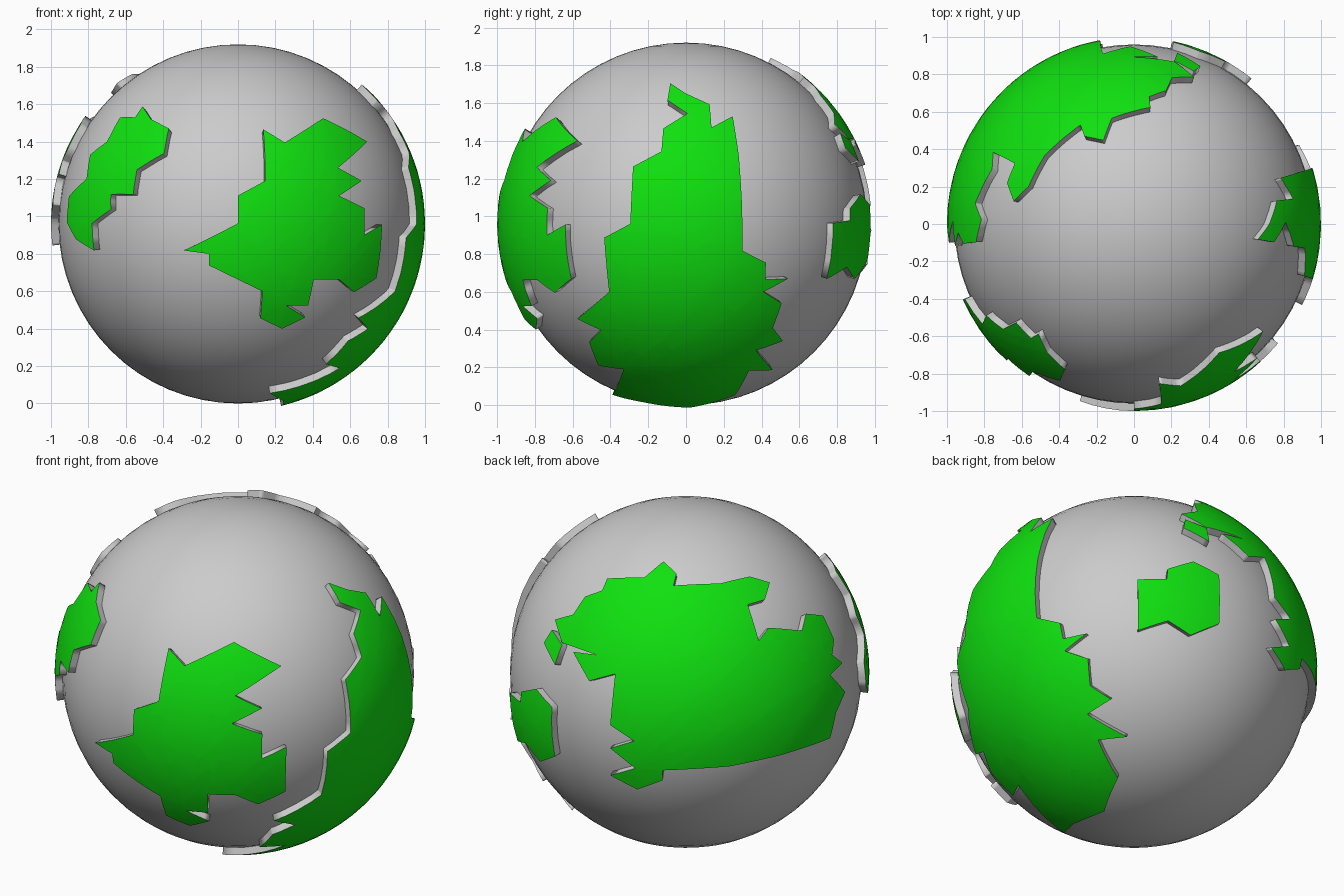
import bpy, bmesh, math
from mathutils import Vector

if "Cube" in bpy.data.objects:
    bpy.data.objects.remove(bpy.data.objects["Cube"])

CENTRE = Vector((0, 0, 0.96))
R_SEA, R_LAND, R_FOOT = 0.96, 1.0, 0.945


def view(az, el, ox=0, oy=0.96, sx=1.0, sy=1.0):
    """Return a function that lifts flat outline points onto the land sphere, as seen from one direction."""
    a, e = math.radians(az), math.radians(el)
    cam = Vector((math.sin(a) * math.cos(e), -math.cos(a) * math.cos(e), math.sin(e)))
    right = Vector((math.cos(a), math.sin(a), 0))
    up = cam.cross(right)

    def lift(*pts):
        out = []
        for px, py in pts:
            u, v = (px - ox) / sx, (py - oy) / sy
            w = math.sqrt(max(0.0, 1 - u * u - v * v))
            out.append((right * u + up * v + cam * w).normalized())
        return out
    return lift


front, side = view(0, 0), view(90, 0)
back_high = view(215, 25, 686.5, 672, 182.6, -182.6)
back_low = view(137, -29, 1135, 672, 182.6, -182.6)

green = bpy.data.materials.new("land_green")
green.diffuse_color = (0.005, 0.75, 0.005, 1)
green.use_nodes = True
green.node_tree.nodes["Principled BSDF"].inputs["Base Color"].default_value = green.diffuse_color


def land(name, outline):
    """Raised curved plate: flat outline, sliced finely, wrapped on the sphere, with side walls."""
    c = sum(outline, Vector()).normalized()
    e1 = c.orthogonal().normalized()
    e2 = c.cross(e1)
    bm = bmesh.new()
    flat = []
    for p in outline:
        ang = c.angle(p)
        d = (p - c * p.dot(c)).normalized()
        flat.append(bm.verts.new((d.dot(e1) * ang, d.dot(e2) * ang, 0)))
    face = bm.faces.new(flat)
    face.normal_update()
    if face.normal.z < 0:
        face.normal_flip()
    bmesh.ops.triangulate(bm, faces=bm.faces[:], ngon_method='EAR_CLIP')
    for axis in (Vector((1, 0, 0)), Vector((0, 1, 0))):
        for i in range(-20, 21):
            bmesh.ops.bisect_plane(bm, geom=bm.verts[:] + bm.edges[:] + bm.faces[:],
                                   plane_co=axis * (i * 0.08 + 0.003), plane_no=axis)
    # wrap onto the sphere
    for v in bm.verts:
        ang = v.co.length
        d = (e1 * v.co.x + e2 * v.co.y).normalized()
        v.co = (c * math.cos(ang) + d * math.sin(ang)) * R_LAND
    tops = bm.faces[:]
    for f in tops:
        f.smooth = True
    # grey side walls
    rim = [e for e in bm.edges if e.is_boundary]
    for e in rim:
        e.smooth = False
    new = bmesh.ops.extrude_edge_only(bm, edges=rim)["geom"]
    for g in new:
        if isinstance(g, bmesh.types.BMVert):
            g.co = g.co.normalized() * R_FOOT
        elif isinstance(g, bmesh.types.BMFace):
            g.material_index = 1
    bmesh.ops.recalc_face_normals(bm, faces=bm.faces[:])
    bm.normal_update()
    if tops[0].normal.dot(tops[0].calc_center_median()) < 0:
        bmesh.ops.reverse_faces(bm, faces=bm.faces[:])
    me = bpy.data.meshes.new(name)
    bm.to_mesh(me)
    bm.free()
    me.materials.append(green)
    me.materials.append(None)
    ob = bpy.data.objects.new(name, me)
    ob.location = CENTRE
    bpy.context.collection.objects.link(ob)


# sea ball
bpy.ops.mesh.primitive_uv_sphere_add(segments=64, ring_count=32, radius=R_SEA, location=CENTRE)
bpy.context.object.name = "sea_ball"
bpy.ops.object.shade_smooth()

# front continent
land("front_continent", front(
    (.135, 1.465), (.25, 1.395), (.455, 1.525), (.69, 1.40), (.535, 1.26), (.66, 1.19),
    (.54, 1.11), (.675, 1.045), (.675, .90), (.77, .957), (.74, .67), (.62, .595),
    (.54, .663), (.405, .663), (.375, .525), (.255, .525), (.36, .46), (.235, .40),
    (.12, .455), (.13, .60), (-.155, .738), (-.155, .80), (-.29, .818), (0, .963),
    (0, 1.112), (.145, 1.19)))

# front left continent
land("front_left_continent", front(
    (-.51, 1.588), (-.465, 1.52), (-.37, 1.47), (-.395, 1.337), (-.54, 1.25), (-.56, 1.118),
    (-.68, 1.118), (-.68, 1.037), (-.78, .963), (-.77, .818), (-.866, .877), (-.915, .968),
    (-.904, 1.107), (-.81, 1.20), (-.79, 1.33), (-.70, 1.40), (-.63, 1.53), (-.55, 1.53)))

# right continent, running down under the ball
land("right_continent", side(
    (-.083, 1.705), (0, 1.65), (.125, 1.593), (.135, 1.47), (.247, 1.53), (.28, 1.317),
    (.295, 1.094), (.30, .818), (.423, .754), (.42, .665), (.54, .67), (.41, .60),
    (.507, .54), (.46, .41), (.513, .34), (.37, .29), (.46, .186))
    + back_low((1105, 742), (1123, 780), (1107, 812), (1075, 823))
    + front((.17, .055), (.425, .127))
    + side((-.33, .19), (-.465, .21), (-.513, .335), (-.45, .398), (-.577, .457),
           (-.407, .60), (-.433, .887), (-.295, .961), (-.28, 1.264), (-.13, 1.344),
           (-.12, 1.466), (.008, 1.545), (-.098, 1.615)))

# large continent across the back and left
land("back_continent", back_high(
    (664, 562), (677, 574), (674, 586), (720, 584), (750, 577), (770, 583), (765, 600),
    (748, 605), (759, 641), (769, 628), (802, 631), (806, 614), (823, 616), (834, 640),
    (832, 655), (842, 663), (830, 675), (845, 692), (836, 712), (830, 738), (780, 755),
    (730, 766), (663, 770), (663, 780), (638, 789), (611, 775), (636, 768), (611, 748),
    (635, 741), (611, 725), (616, 674), (590, 681), (574, 652), (597, 655), (563, 643),
    (556, 620), (574, 615), (586, 597), (603, 591), (608, 579), (645, 578)))

# island beside the large continent
land("small_island", back_high((553, 630), (563, 645), (556, 665), (545, 643)))

# back right island continent
land("back_right_island", back_low(
    (1148, 583), (1177, 583), (1178, 573), (1203, 566), (1228, 580), (1228, 629),
    (1200, 640), (1178, 625), (1148, 634)))
